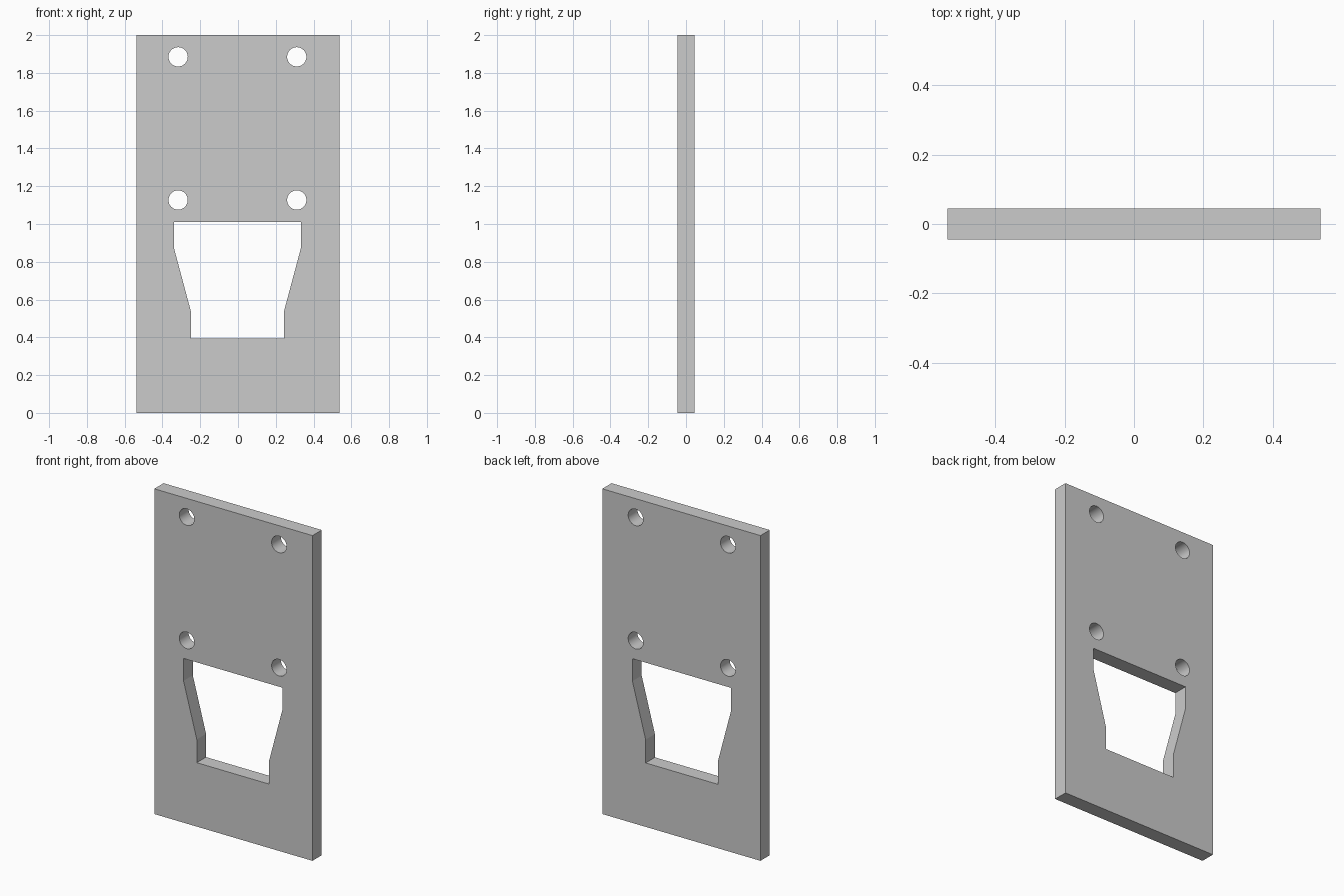
import bpy, bmesh
from math import sin, cos, pi, radians
from mathutils import Matrix

if "Cube" in bpy.data.objects:
    bpy.data.objects.remove(bpy.data.objects["Cube"])

HALF_W, HEIGHT, HALF_T = 0.538, 2.0, 0.045
CX = -0.003  # cutouts sit slightly off centre


def circle(x, z, r=0.051, n=48):
    return [(x + r * cos(2 * pi * i / n), z + r * sin(2 * pi * i / n)) for i in range(n)]


# Outer outline of the plate
outline = [(-HALF_W, 0), (HALF_W, 0), (HALF_W, HEIGHT), (-HALF_W, HEIGHT)]

# Tapered window, mirrored from its right half
half = [(0.246, 0.393), (0.246, 0.536), (0.336, 0.872), (0.336, 1.01)]
window = [(CX + x, z) for x, z in half] + [(CX - x, z) for x, z in reversed(half)]

# Four screw holes
holes = [circle(CX + s * 0.314, z) for s in (-1, 1) for z in (1.127, 1.885)]

# Filled, extruded profile
curve = bpy.data.curves.new("plate_profile", 'CURVE')
curve.dimensions = '2D'
curve.fill_mode = 'BOTH'
curve.extrude = HALF_T
for loop in [outline, window] + holes:
    spline = curve.splines.new('POLY')
    spline.points.add(len(loop) - 1)
    for point, (x, z) in zip(spline.points, loop):
        point.co = (x, z, 0, 1)
    spline.use_cyclic_u = True
profile = bpy.data.objects.new("plate_profile", curve)
bpy.context.collection.objects.link(profile)
bpy.context.view_layer.update()

# Turn it into an upright mesh plate
mesh = bpy.data.meshes.new_from_object(
    profile.evaluated_get(bpy.context.evaluated_depsgraph_get()))
bpy.data.objects.remove(profile)
bm = bmesh.new()
bm.from_mesh(mesh)
bmesh.ops.remove_doubles(bm, verts=bm.verts, dist=1e-5)
bmesh.ops.transform(bm, matrix=Matrix.Rotation(radians(90), 4, 'X'), verts=bm.verts)
bmesh.ops.dissolve_limit(bm, angle_limit=radians(1), verts=bm.verts, edges=bm.edges)
bmesh.ops.recalc_face_normals(bm, faces=bm.faces)
bm.to_mesh(mesh)
bm.free()
plate = bpy.data.objects.new("mounting_plate", mesh)
mesh.name = "mounting_plate"
bpy.context.collection.objects.link(plate)

# Smooth hole walls, crisp edges elsewhere
bpy.context.view_layer.objects.active = plate
plate.select_set(True)
bpy.ops.object.shade_smooth_by_angle(angle=radians(12))
